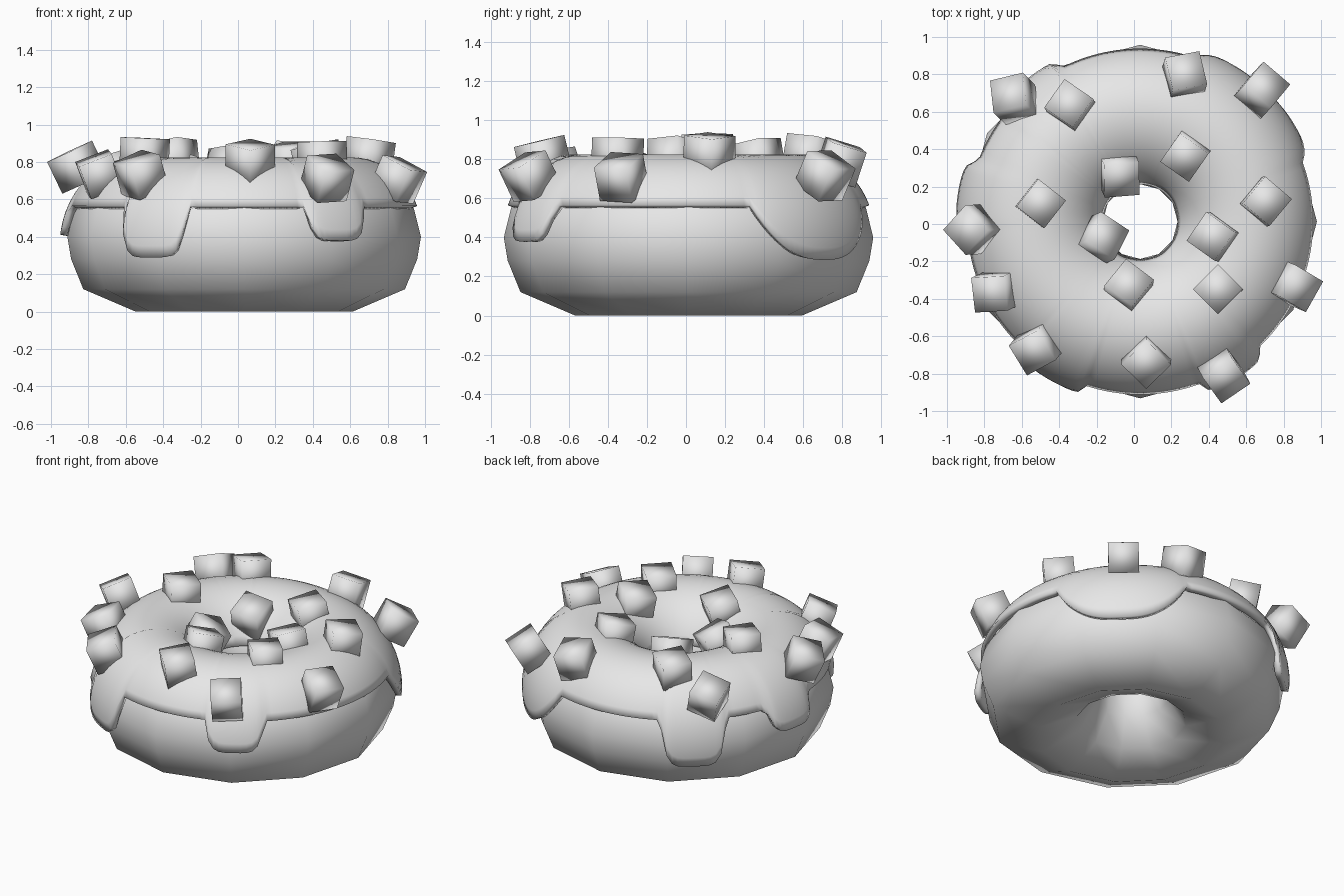
import bpy, bmesh, math
from mathutils import Matrix, Vector

cube = bpy.data.objects.get("Cube")
if cube:
    bpy.data.objects.remove(cube, do_unlink=True)

grey = bpy.data.materials.new("light_grey")
grey.use_nodes = True
grey.diffuse_color = (0.8, 0.8, 0.8, 1)
grey.node_tree.nodes["Principled BSDF"].inputs["Base Color"].default_value = (0.8, 0.8, 0.8, 1)

CENTRE = Vector((0.033, 0.013, 0))
RING, TUBE, MID, HALF = 0.575, 0.40, 0.415, 0.41


def finish(bm, name):
    """Turn a bmesh into a smooth, coloured object."""
    bmesh.ops.recalc_face_normals(bm, faces=bm.faces)
    for f in bm.faces:
        f.smooth = True
    mesh = bpy.data.meshes.new(name)
    bm.to_mesh(mesh)
    bm.free()
    mesh.materials.append(grey)
    obj = bpy.data.objects.new(name, mesh)
    bpy.context.scene.collection.objects.link(obj)
    return obj


# Dough: twelve-sided ring spun from a flat-bottomed profile
profile = [(0.945, 0.40), (0.925, 0.28), (0.86, 0.12), (0.58, 0.0), (0.34, 0.10),
           (0.23, 0.27), (0.2, 0.41), (0.225, 0.55), (0.32, 0.69), (0.575, 0.78),
           (0.80, 0.69), (0.908, 0.55)]
bm = bmesh.new()
verts = [bm.verts.new((r, 0, z)) for r, z in profile]
edges = [bm.edges.new((verts[i - 1], verts[i])) for i in range(len(verts))]
bmesh.ops.spin(bm, geom=verts + edges, cent=(0, 0, 0), axis=(0, 0, 1),
               angle=math.tau, steps=12, use_duplicate=False)
bmesh.ops.remove_doubles(bm, verts=bm.verts, dist=0.001)
bmesh.ops.translate(bm, verts=bm.verts, vec=CENTRE)
finish(bm, "dough_ring")

# Icing: drips given as (direction, half width, lowest height, squareness)
DRIPS = [(-121, 12.5, 0.29, 6), (-58.5, 11.5, 0.38, 5), (46, 26, 0.285, 2.7),
         (130, 12.5, 0.27, 6), (171, 11.5, 0.41, 5)]
EDGE = 0.565


def drip_at(deg):
    """Return edge height and drip strength in one direction."""
    low, strength = EDGE, 0
    for mid, half, bottom, power in DRIPS:
        t = abs((deg - mid + 180) % 360 - 180) / half
        s = max(0, 1 - t ** power)
        low = min(low, EDGE - (EDGE - bottom) * s)
        strength = max(strength, s)
    return low, strength


COLS, ROWS = 180, 20
bm = bmesh.new()
grid = []
for c in range(COLS):
    th = math.tau * c / COLS
    low, strength = drip_at(math.degrees(th))
    start, end = math.radians(160), math.asin((low - MID) / HALF)
    column = []
    for k in range(ROWS + 1):
        f = k / ROWS
        a = start + (end - start) * f
        r = RING + TUBE * math.cos(a)
        if r > RING:
            r = RING + (r - RING) * 0.94 + 0.035 * strength * f ** 4
        column.append(bm.verts.new((r * math.cos(th), r * math.sin(th), MID + HALF * math.sin(a))))
    grid.append(column)
for c in range(COLS):
    left, right = grid[c - 1], grid[c]
    for k in range(ROWS):
        bm.faces.new((left[k], left[k + 1], right[k + 1], right[k]))
bmesh.ops.translate(bm, verts=bm.verts, vec=CENTRE)
icing = finish(bm, "icing")
if icing.data.polygons[ROWS // 2].normal.z < 0:
    icing.data.flip_normals()
shell = icing.modifiers.new("Thickness", "SOLIDIFY")
shell.thickness = 0.04
shell.offset = -1

# Topping cubes: (x, y, turn in degrees, lift), leaning with the icing
CUBES = [(-0.64, 0.67, 10, 0.15), (-0.34, 0.63, 55, 0.02), (0.27, 0.79, 12, 0.04),
         (0.68, 0.71, 50, 0.16), (0.28, 0.37, 55, 0), (-0.08, 0.27, 3, 0.03),
         (-0.5, 0.11, 52, 0.01), (0.7, 0.12, 50, 0.015), (-0.86, -0.03, 45, 0.11),
         (-0.18, -0.08, 60, 0.07), (0.43, -0.07, 55, 0.015), (-0.03, -0.34, 52, 0.01),
         (0.45, -0.35, 45, -0.01), (0.855, -0.33, 60, 0.04), (-0.74, -0.36, 5, 0.03),
         (-0.52, -0.66, 30, 0.04), (0.065, -0.73, 45, 0.015), (0.475, -0.8, 35, 0.1)]
for i, (x, y, turn, lift) in enumerate(CUBES):
    out = Vector((x, y, 0)) - CENTRE
    r = out.length
    z = MID + HALF * math.sqrt(max(0.1, 1 - ((r - RING) / TUBE) ** 2)) + lift
    lean = Matrix.Rotation((r - RING) * 1.4, 4, Vector((-out.y, out.x, 0)).normalized())
    bm = bmesh.new()
    bmesh.ops.create_cube(bm, size=0.188, matrix=Matrix.Translation((x, y, z)) @ lean
                          @ Matrix.Rotation(math.radians(turn), 4, "Z"))
    finish(bm, f"topping_cube_{i + 1}")
